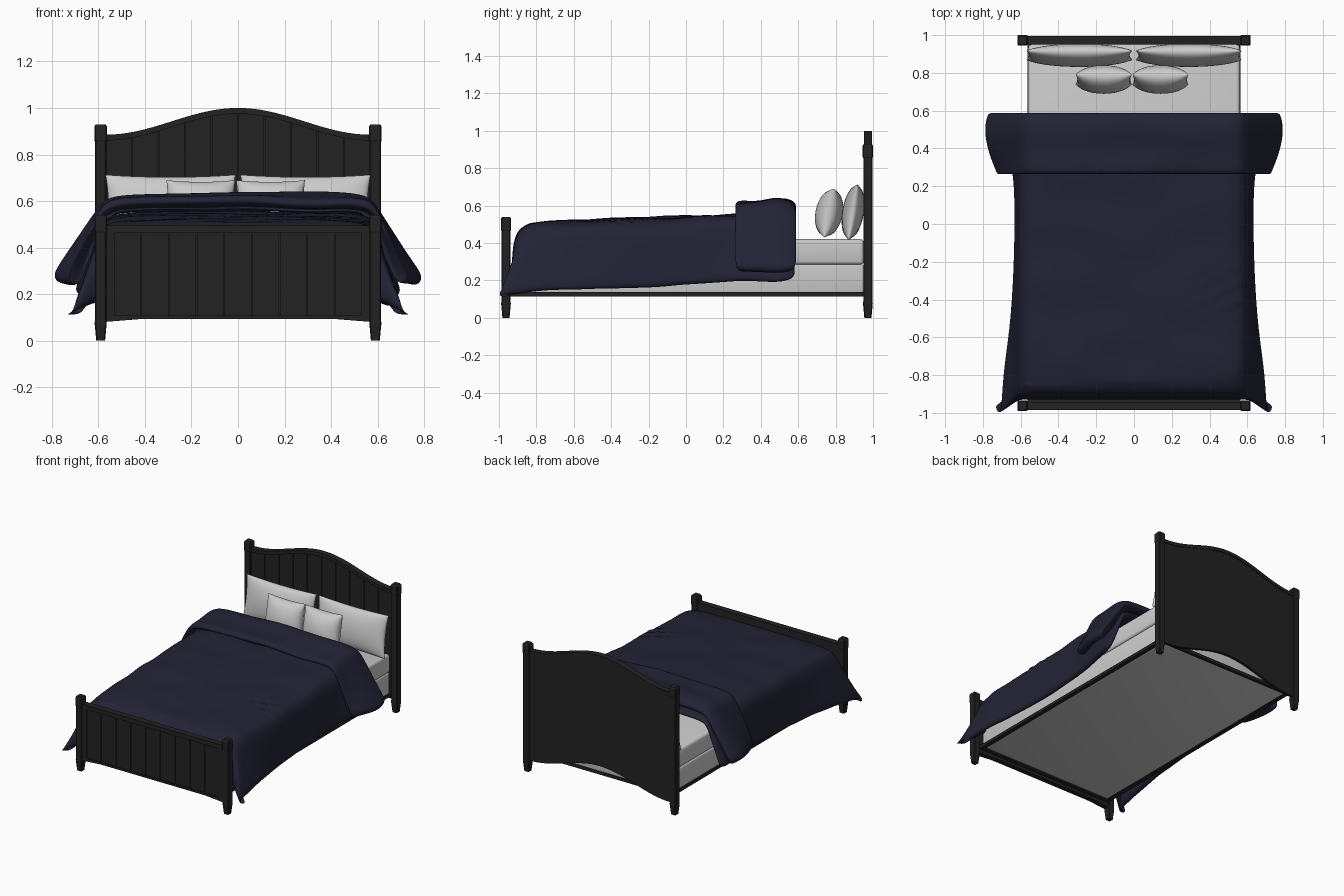
import bpy, bmesh, math
from mathutils import Vector, noise

if "Cube" in bpy.data.objects:
    bpy.data.objects.remove(bpy.data.objects["Cube"])


def material(name, rgb):
    m = bpy.data.materials.new(name)
    m.diffuse_color = (*rgb, 1)
    m.use_nodes = True
    m.node_tree.nodes["Principled BSDF"].inputs["Base Color"].default_value = m.diffuse_color
    return m


BLACK = material("black painted wood", (0.016, 0.016, 0.016))
WHITE = material("white linen", (0.60, 0.60, 0.60))
NAVY = material("navy cloth", (0.016, 0.016, 0.036))


def finish(name, bm, mat, smooth=None):
    me = bpy.data.meshes.new(name)
    bm.to_mesh(me)
    bm.free()
    ob = bpy.data.objects.new(name, me)
    bpy.context.collection.objects.link(ob)
    me.materials.append(mat)
    bpy.ops.object.select_all(action='DESELECT')
    ob.select_set(True)
    bpy.context.view_layer.objects.active = ob
    if smooth:
        bpy.ops.object.shade_smooth_by_angle(angle=math.radians(smooth))
    return ob


def box(name, lo, hi, mat, bevel=0.0):
    bm = bmesh.new()
    bmesh.ops.create_cube(bm, size=1)
    for v in bm.verts:
        v.co = Vector([(a + b) / 2 + c * (b - a) for a, b, c in zip(lo, hi, v.co)])
    if bevel:
        bmesh.ops.bevel(bm, geom=bm.edges[:], offset=bevel, segments=3, profile=0.5, affect='EDGES')
    return finish(name, bm, mat, 40 if bevel > 0.01 else None)


def board(name, x0, x1, y0, y1, low, high, n=12):
    """Upright board whose lower and upper edges follow low(x) and high(x)."""
    bm = bmesh.new()
    xs = [x0 + (x1 - x0) * i / n for i in range(n + 1)]
    rings = [[bm.verts.new(p) for p in ((x, y0, low(x)), (x, y1, low(x)), (x, y1, high(x)), (x, y0, high(x)))]
             for x in xs]
    for a, b in zip(rings, rings[1:]):
        for k in range(4):
            bm.faces.new((a[k], a[(k + 1) % 4], b[(k + 1) % 4], b[k]))
    bm.faces.new(rings[0])
    bm.faces.new(rings[-1])
    bmesh.ops.recalc_face_normals(bm, faces=bm.faces)
    return finish(name, bm, BLACK, 30)


def post(name, x, y, h):
    """Square post with chamfered corners, tapered foot and small cap."""
    bm = bmesh.new()
    rings = []
    for z, w in ((0, .019), (.075, .026), (.09, .0245), (h - .075, .0245), (h - .07, .0275), (h - .01, .0275), (h, .021)):
        c = w - .005
        rings.append([bm.verts.new((x + a, y + b, z)) for a, b in
                      ((w, -c), (w, c), (c, w), (-c, w), (-w, c), (-w, -c), (-c, -w), (c, -w))])
    for a, b in zip(rings, rings[1:]):
        for k in range(8):
            bm.faces.new((a[k], a[(k + 1) % 8], b[(k + 1) % 8], b[k]))
    bm.faces.new(rings[0])
    bm.faces.new(rings[-1])
    bmesh.ops.recalc_face_normals(bm, faces=bm.faces)
    return finish(name, bm, BLACK)


def arch(x):
    return 0.5 + 0.5 * math.cos(math.pi * min(1, abs(x) / 0.57))


def head_top(x): return 0.885 + 0.115 * arch(x)
def head_low(x): return 0.085 + 0.11 * arch(x)
def foot_top(x): return 0.495
def foot_low(x): return 0.093 - 0.012 * max(0, (abs(x) - .42) / .15)


# Posts
for s, side in ((-1, "left"), (1, "right")):
    post(f"head_post_{side}", s * 0.59, 0.9725, 0.93)
    post(f"foot_post_{side}", s * 0.59, -0.9625, 0.54)

# Headboard: backing, arched rim and planks
board("headboard_back", -.57, .57, .970, .990, head_low, head_top, 36)
board("headboard_rim", -.57, .57, .951, .995, lambda x: head_top(x) - .025, head_top, 36)
for i in range(10):
    x0 = -.57 + .114 * i
    board(f"headboard_plank_{i}", x0 + .002, x0 + .112, .960, .972,
          lambda x: head_low(x) + .01, lambda x: head_top(x) - .02, 6)

# Footboard: backing, planks and surrounding frame
board("footboard_back", -.57, .57, -.968, -.948, foot_low, foot_top, 24)
for i in range(9):
    x0 = -.535 + .1189 * i
    board(f"footboard_plank_{i}", x0 + .002, x0 + .117, -.975, -.966, lambda x: .10, lambda x: .47, 1)
board("footboard_top_rail", -.57, .57, -.985, -.942, lambda x: .462, foot_top, 1)
board("footboard_bottom_rail", -.57, .57, -.982, -.945, foot_low, lambda x: .108, 24)
for s, side in ((-1, "left"), (1, "right")):
    a, b = sorted((s * .53, s * .57))
    box(f"footboard_stile_{side}", (a, -.982, .09), (b, -.945, .48), BLACK)
    a, b = sorted((s * .535, s * .565))
    box(f"side_rail_{side}", (a, -.95, .115), (b, .96, .137), BLACK)
for y in (-.935, .945):
    box("cross_rail", (-.55, y - .012, .115), (.55, y + .012, .137), BLACK)

# Base and mattress
box("box_spring", (-.555, -.925, .122), (.555, .95, .285), WHITE, .012)
box("mattress", (-.56, -.90, .285), (.56, .95, .42), WHITE, .018)


def pillow(name, centre, w, h, t, tilt):
    """Two bulging sheets joined along a pinched seam with a thin flange."""
    bm = bmesh.new()
    n = 24
    for s in (-1, 1):
        g = [[None] * (n + 1) for _ in range(n + 1)]
        for i in range(n + 1):
            for j in range(n + 1):
                u, v = -math.cos(math.pi * i / n), -math.cos(math.pi * j / n)
                x = w / 2 * u * (1 - .05 * (1 - v * v))
                z = h / 2 * v * (1 - .07 * (1 - u * u))
                y = s * t / 2 * max(0, (1 - u * u) * (1 - v * v)) ** .45
                g[i][j] = bm.verts.new((x, y, z))
        for i in range(n):
            for j in range(n):
                bm.faces.new((g[i][j], g[i + 1][j], g[i + 1][j + 1], g[i][j + 1]))
    bmesh.ops.remove_doubles(bm, verts=bm.verts, dist=1e-5)
    bmesh.ops.recalc_face_normals(bm, faces=bm.faces)
    ob = finish(name, bm, WHITE, 60)
    ob.location = centre
    ob.rotation_euler = (-tilt, 0, 0)


# Pillows
for s, side in ((-1, "left"), (1, "right")):
    pillow(f"large_pillow_{side}", (s * .29, .893, .565), .56, .30, .115, .16)
    pillow(f"small_pillow_{side}", (s * .15 - .01, .765, .56), .295, .265, .145, .2)


def cover(name, stations, thick, pull, wrinkle):
    """Draped cloth: stations along y of (y, top z, hem x, hem z)."""
    bm = bmesh.new()
    rows = []
    for y, zt, hx, hz in stations:
        half = [(.2, zt, 0), (.4, zt - .002, 0), (.52, zt - .008, 0), (.575, zt - .028, 0)]
        half += [(.608 + (hx - .608) * k / 4, zt - .075 + (hz - zt + .075) * k / 4, k / 4) for k in range(5)]
        prof = [(-x, z, s) for x, z, s in reversed(half)] + [(0, zt, 0)] + half
        dy = pull * min(1, max(0, (-.70 - y) / .2))
        rows.append([bm.verts.new((x, y - dy * s, z)) for x, z, s in prof])
    for a, b in zip(rows, rows[1:]):
        for j in range(len(a) - 1):
            bm.faces.new((a[j], b[j], b[j + 1], a[j + 1]))
    ob = finish(name, bm, NAVY)
    m = ob.modifiers.new("thickness", 'SOLIDIFY')
    m.thickness, m.offset = thick, -1
    m = ob.modifiers.new("round", 'SUBSURF')
    m.levels = m.render_levels = 3
    for mod in ("thickness", "round"):
        bpy.ops.object.modifier_apply(modifier=mod)
    # Soft lumps, plus a few diagonal creases on the right
    for v in ob.data.vertices:
        x, y, z = v.co
        d = wrinkle * noise.noise(Vector((x * 3, y * 5, z * 4)))
        if z > .45:
            near = math.exp(-((x - .48) / .16) ** 2 - ((y + .35) / .12) ** 2)
            d += wrinkle * .9 * near * math.sin((y - .45 * x) * 75)
        if y > -.85:
            v.co.z += d
    bpy.ops.object.shade_smooth_by_angle(angle=math.radians(60))


# Duvet with the head end turned back
cover("duvet", [(.585, .545, .72, .205), (.42, .555, .69, .20), (.27, .553, .64, .19), (0, .543, .635, .175),
                (-.3, .533, .645, .165), (-.55, .524, .665, .155), (-.75, .517, .70, .145), (-.86, .505, .71, .135),
                (-.915, .45, .715, .125), (-.93, .34, .72, .12), (-.932, .24, .72, .115)], .05, .075, .012)
cover("duvet_turned_back", [(.597, .58, .775, .275), (.58, .62, .795, .27), (.5, .645, .81, .27), (.4, .622, .795, .265),
                            (.3, .625, .755, .255), (.265, .615, .74, .26), (.262, .58, .735, .27)], .07, 0, .014)
